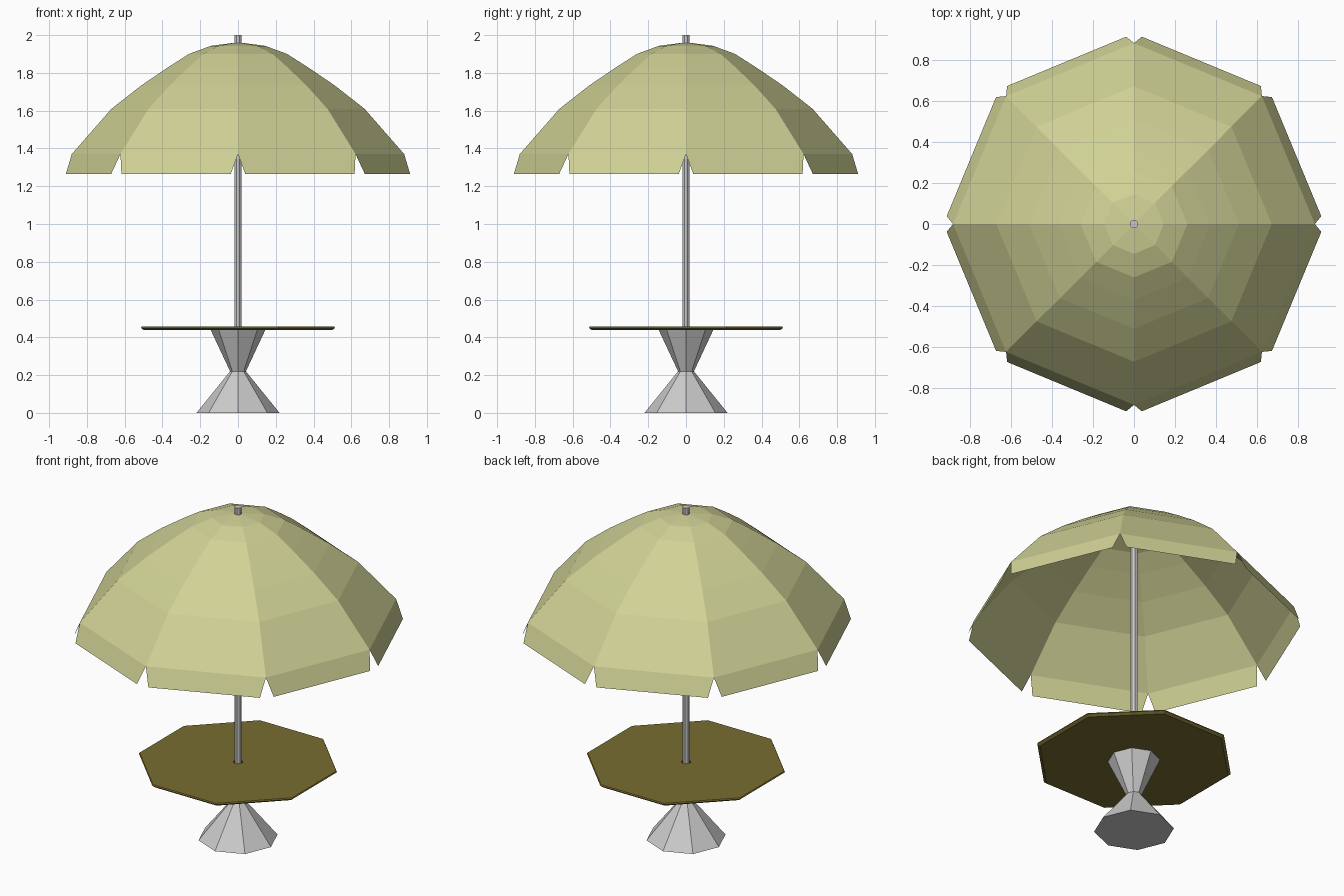
import bpy, bmesh
from math import cos, sin, radians

if "Cube" in bpy.data.objects:
    bpy.data.objects.remove(bpy.data.objects["Cube"])

SIDES = 8


def material(name, rgb):
    mat = bpy.data.materials.new(name)
    mat.diffuse_color = (*rgb, 1)
    mat.use_nodes = True
    mat.node_tree.nodes["Principled BSDF"].inputs["Base Color"].default_value = mat.diffuse_color
    return mat


def make_object(name, bm, mat=None):
    mesh = bpy.data.meshes.new(name)
    bm.to_mesh(mesh)
    bm.free()
    obj = bpy.data.objects.new(name, mesh)
    bpy.context.collection.objects.link(obj)
    if mat:
        mesh.materials.append(mat)
    return obj


def polar(r, deg, z):
    return (r * cos(radians(deg)), r * sin(radians(deg)), z)


def lathe(profile, turn=0, closed=False):
    """Eight-sided flat-faced lathe of (radius, z) points; returns bmesh and rings."""
    bm = bmesh.new()
    rings = []
    for r, z in profile:
        if r == 0:
            rings.append([bm.verts.new((0, 0, z))] * SIDES)
        else:
            rings.append([bm.verts.new(polar(r, turn + i * 360 / SIDES, z)) for i in range(SIDES)])
    pairs = list(zip(rings, rings[1:]))
    if closed:
        pairs.append((rings[-1], rings[0]))
    for a, b in pairs:
        for i in range(SIDES):
            j = (i + 1) % SIDES
            corners = list(dict.fromkeys((a[i], a[j], b[j], b[i])))
            bm.faces.new(corners)
    return bm, rings


fabric = material("fabric", (0.63, 0.64, 0.30))
wood = material("wood", (0.19, 0.155, 0.03))

# Weighted base, pinched at the waist
bm, _ = lathe([(0, 0), (0.22, 0), (0.042, 0.22), (0.145, 0.44), (0, 0.44)])
make_object("base", bm)

# Table top: chamfered rim and a hole for the pole
bm, _ = lathe([(0.027, 0.438), (0.54, 0.438), (0.556, 0.45), (0.552, 0.457), (0.027, 0.457)],
              turn=22.5, closed=True)
bmesh.ops.recalc_face_normals(bm, faces=bm.faces)
make_object("table_top", bm, wood)

# Pole
bm, _ = lathe([(0, 0.44), (0.021, 0.44), (0.021, 2.0), (0, 2.0)], turn=22.5)
make_object("pole", bm)

# Canopy: thin domed sheet, rim listed first
bm, rings = lathe([(0.88, 1.37), (0.67, 1.61), (0.51, 1.735), (0.37, 1.83),
                   (0.26, 1.9), (0.145, 1.943), (0, 1.962)])
# Valance: one flap per panel, narrowed at the bottom to leave notches
rim = rings[0]
for i in range(SIDES):
    start = i * 360 / SIDES
    low_a = bm.verts.new(polar(0.912, start + 2.4, 1.265))
    low_b = bm.verts.new(polar(0.912, start + 42.6, 1.265))
    bm.faces.new((low_a, low_b, rim[(i + 1) % SIDES], rim[i]))
make_object("canopy", bm, fabric)
